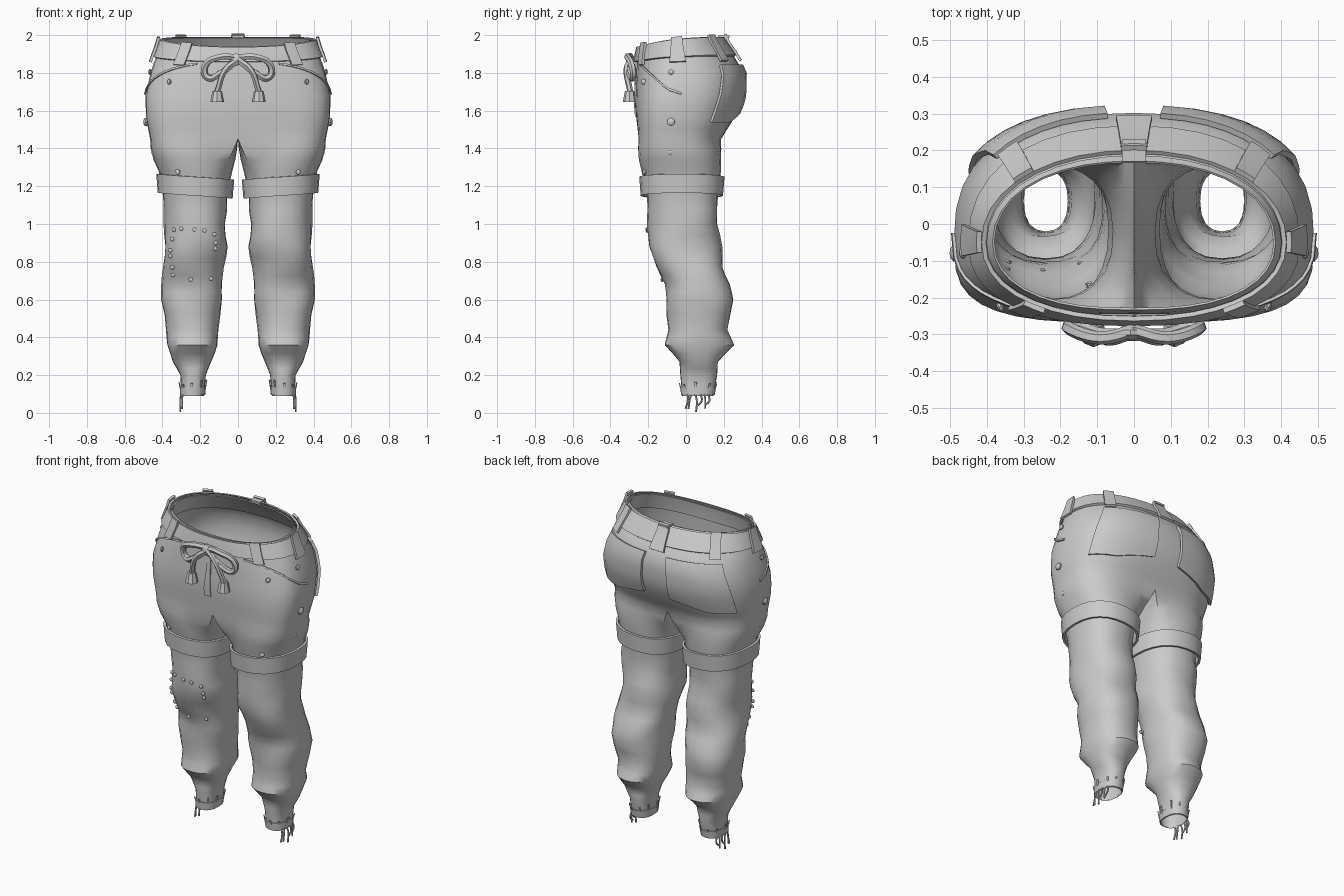
import bpy, bmesh, math, random
from math import sin, cos, pi, radians
from mathutils import Vector

if "Cube" in bpy.data.objects:
    bpy.data.objects.remove(bpy.data.objects["Cube"])
random.seed(4)
parts = []

cloth = bpy.data.materials.new("light_grey_cloth")
cloth.use_nodes = True
grey = (0.6, 0.6, 0.6, 1)
cloth.diffuse_color = grey
cloth.node_tree.nodes["Principled BSDF"].inputs["Base Color"].default_value = grey

# Section tables: height, then the limits of the section
HIPS = [(1.45, .465, -.27, .21), (1.56, .487, -.27, .265), (1.68, .49, -.268, .3),
        (1.8, .462, -.265, .302), (1.9, .425, -.26, .235), (1.965, .40, -.25, .185)]
LEGS = [(.09, .18, .30, -.02, .145), (.2, .17, .305, -.03, .165), (.27, .145, .345, -.035, .17),
        (.36, .11, .37, -.12, .255), (.44, .1, .38, -.09, .22), (.6, .085, .41, -.105, .245),
        (.68, .085, .4, -.115, .235), (.77, .08, .395, -.155, .2), (.88, .053, .387, -.195, .185),
        (1.0, .065, .395, -.2, .165), (1.15, .06, .395, -.21, .17), (1.28, .03, .42, -.235, .185),
        (1.4, .015, .455, -.268, .2)]


def section(table, z):
    z = min(max(z, table[0][0]), table[-1][0])
    for lo, hi in zip(table, table[1:]):
        if z <= hi[0]:
            t = (z - lo[0]) / (hi[0] - lo[0])
            return [p + (q - p) * t for p, q in zip(lo[1:], hi[1:])]


def power(v, p):
    return math.copysign(abs(v) ** p, v)


def clamp(v):
    return min(max(v, 0), 1)


def hip(a, z, off=0):
    """Point on the hip surface; a runs from the front centre round the left side."""
    w, f, b = section(HIPS, z)
    if cos(a) > 0:
        p = .9 - .3 * clamp((1.965 - z) / .34)
    else:
        p = .95 - .17 * clamp((1.965 - z) / .2)
    x, c = w * power(sin(a), p), power(cos(a), p)
    crease = 1 - .09 * clamp((1.62 - z) / .17) * cos(a) ** 8
    y = -.05 + (c * (f + .05) if c > 0 else -c * (b + .05)) * crease
    out = Vector((x, y + .05, 0)).normalized() * off
    tilt = (.015 * sin(a) ** 2 - .025 * cos(a)) * clamp((z - 1.7) / .265)
    return Vector((x, y, z + tilt)) + out


def leg(a, z, off=0):
    """Point on the left leg; a runs from the front round the outer side."""
    i, o, f, b = section(LEGS, z)
    fold = clamp((1.2 - z) / .1) * clamp((z - .2) / .1)
    r = 1 + fold * (.025 * sin(2 * a + 15 * z) + .022 * sin(3 * a - 23 * z))
    d = Vector(((o - i) / 2 * power(sin(a), .85) * r, -(b - f) / 2 * power(cos(a), .85) * r, 0))
    return Vector(((i + o) / 2, (f + b) / 2, z)) + d + d.normalized() * off


def leg_front(x, z, off=0):
    i, o, f, b = section(LEGS, z)
    t = max(-1, min(1, (x - (i + o) / 2) / ((o - i) / 2)))
    return leg(math.asin(power(t, 1 / .85)), z, off)


def finish(name, bm, mirror=False, thick=0):
    bmesh.ops.recalc_face_normals(bm, faces=bm.faces)
    me = bpy.data.meshes.new(name)
    bm.to_mesh(me)
    bm.free()
    ob = bpy.data.objects.new(name, me)
    add(ob, mirror)
    if thick:
        m = ob.modifiers.new("thickness", 'SOLIDIFY')
        m.thickness, m.offset = thick, 0


def add(ob, mirror=False):
    bpy.context.collection.objects.link(ob)
    ob.data.materials.append(cloth)
    if mirror:
        ob.modifiers.new("mirror", 'MIRROR').use_axis[0] = True
    parts.append(ob)


def bridge(bm, rows, closed=False):
    n = len(rows[0])
    for r, s in zip(rows, rows[1:]):
        for k in range(n if closed else n - 1):
            j = (k + 1) % n
            bm.faces.new((r[k], r[j], s[j], s[k]))


def sheet(name, fn, cols, rows, mirror=False, closed=False, thick=.01):
    """Thin cloth plate: fn(u, v) sampled on a grid of the unit square."""
    bm = bmesh.new()
    n = cols if closed else cols + 1
    bridge(bm, [[bm.verts.new(fn(k / cols, v / rows)) for k in range(n)]
                for v in range(rows + 1)], closed)
    finish(name, bm, mirror, thick)


def tube(name, pts, r, mirror=False):
    cu = bpy.data.curves.new(name, 'CURVE')
    cu.dimensions, cu.bevel_depth, cu.bevel_resolution = '3D', r, 1
    cu.resolution_u, cu.use_fill_caps = 5, True
    sp = cu.splines.new('BEZIER')
    sp.bezier_points.add(len(pts) - 1)
    for p, co in zip(sp.bezier_points, pts):
        p.co = co
        p.handle_left_type = p.handle_right_type = 'AUTO'
    add(bpy.data.objects.new(name, cu), mirror)


def stud(name, co, direction, r, mirror=False):
    bm = bmesh.new()
    bmesh.ops.create_uvsphere(bm, u_segments=8, v_segments=5, radius=r)
    rot = Vector(direction).to_track_quat('Z', 'Y')
    for v in bm.verts:
        v.co.z *= .6
        v.co = rot @ v.co + Vector(co)
    finish(name, bm, mirror)


# Trousers: one half from waist to crotch, then down the leg, mirrored
bm = bmesh.new()
N, INNER = 18, 6
heights = [1.965, 1.93, 1.9, 1.85, 1.8, 1.74, 1.68, 1.62, 1.56, 1.5, 1.45]
hips = [[bm.verts.new(hip(pi * k / N, z)) for k in range(N + 1)] for z in heights]
bridge(bm, hips)
front, back = hips[-1][0].co.copy(), hips[-1][-1].co.copy()
crotch = [bm.verts.new(back.lerp(front, k / INNER)) for k in range(1, INNER)]
split = hips[-1] + crotch
rings = [split]
knots = [s[0] for s in reversed(LEGS)]
levels = [knots[0]]
for hi, lo in zip(knots, knots[1:]):
    levels += [(hi + lo) / 2, lo]
for z in levels:
    blend = clamp((z - 1.28) / .17)
    ring = []
    for k, top in enumerate(split):
        p = leg(radians(15 * k - 45), z)
        ring.append(bm.verts.new(p.lerp(Vector((top.co.x, top.co.y, z)), blend)))
    rings.append(ring)
bridge(bm, rings, True)
finish("trousers", bm, True)

# Waistband, lining and belt loops
sheet("waistband", lambda u, v: hip(2 * pi * u, 1.875 + .085 * v, .01 - .004 * v), 36, 2,
      closed=True, thick=.014)
sheet("waist_lining", lambda u, v: hip(2 * pi * u, 1.86 + .1 * v, -.02), 36, 2, closed=True,
      thick=.006)
for a, w in ((37, 5), (90, 6), (136, 5)):
    sheet("belt_loop", lambda u, v: hip(radians(a + w * (2 * u - 1)), 1.85 + .125 * v, .022),
          2, 3, True, thick=.014)
sheet("back_belt_loop", lambda u, v: hip(radians(180 + 4 * (2 * u - 1)), 1.85 + .13 * v, .022),
      2, 3, thick=.014)
sheet("back_loop_top", lambda u, v: Vector((.064 * u - .032, .17 + .06 * v, 1.992)), 1, 1)

# Pockets and fly
sheet("back_pocket", lambda u, v: hip(radians(174 - u * (45 + 9 * v)),
      1.83 - v * (.24 + .05 * min(1, 2 * u)), .014), 6, 6, True, thick=.016)
sheet("front_pocket_edge", lambda u, v: hip(radians(24 + 68 * u),
      1.855 - .17 * u ** 1.3 + .012 * v, .005), 10, 1, True, thick=.008)
sheet("fly", lambda u, v: hip(radians(-1 + u), 1.57 + .31 * v, .003), 1, 6, thick=.006)

# Thigh bands, lower on the inner side
sheet("thigh_band", lambda u, v: leg(2 * pi * u, 1.2, .013 + .008 * v)
      + Vector((0, 0, .015 * sin(2 * pi * u) - .05 + .1 * v)), 24, 1, True, True, .014)

# Outline of studs on the right knee
border = [(.34, .97), (.3, .975), (.23, .97), (.18, .965), (.13, .945), (.345, .92), (.35, .86),
          (.35, .83), (.345, .77), (.345, .73), (.12, .9), (.12, .87), (.25, .705), (.145, .71)]
for x, z in border:
    p = leg_front(x, z, .004)
    stud("knee_stud", (-p.x, p.y, p.z), (0, -1, 0), .012)

# Buttons on the pockets, hips and thighs
for a, z, r in ((43, 1.755, .016), (88, 1.54, .023), (86, 1.8, .016)):
    p = hip(radians(a), z, .005)
    stud("button", p, (p.x, p.y + .05, 0), r, True)
for a, z in ((25, 1.275), (80, 1.38)):
    stud("thigh_button", leg(radians(a), z, .003), (sin(radians(a)), -cos(radians(a)), 0), .015, True)

# Drawstring: knot, two bow loops and two tails with tips
stud("drawstring_knot", (-.01, -.295, 1.87), (0, -1, 0), .036)
for s in (-1, 1):
    tube("bow_loop", [(0, -.29, 1.88), (.09 * s, -.31, 1.885), (.175 * s, -.285, 1.835),
                      (.16 * s, -.28, 1.775), (.09 * s, -.3, 1.80), (0, -.3, 1.87)], .018)
    tip = Vector((.11 * s, -.295, 1.70))
    tube("drawstring_tail", [(0, -.295, 1.87), (.065 * s, -.315, 1.82), tip], .016)
    bm = bmesh.new()
    bmesh.ops.create_cone(bm, cap_ends=True, segments=8, radius1=.037, radius2=.025, depth=.06)
    bmesh.ops.translate(bm, verts=bm.verts, vec=tip + Vector((0, -.003, -.025)))
    finish("drawstring_tip", bm)

# Ankle cuffs with tabs and loose threads
sheet("ankle_cuff", lambda u, v: leg(2 * pi * u, .095 + .045 * v, .003), 16, 1, True, True, .006)
for k in range(9):
    a, h = radians(40 * k), random.uniform(.02, .05)
    sheet("frayed_tab", lambda u, v: leg(a + .12 * u, .13 + h * v, .005 + .004 * v), 1, 1, True,
          thick=.005)
for k in range(6):
    p = leg(radians(55 + 14 * k), .1, .002)
    low = .005 if k == 2 else random.uniform(.015, .045)
    tube("loose_thread", [p, p + Vector((.004, random.uniform(-.01, .01), -.035)),
                          Vector((p.x + .003, p.y + random.uniform(-.02, .01), low))], .005, True)

# Bake modifiers and curves, then smooth
bpy.ops.object.select_all(action='DESELECT')
for ob in parts:
    ob.select_set(True)
bpy.context.view_layer.objects.active = parts[0]
bpy.ops.object.convert(target='MESH')
bpy.ops.object.shade_smooth_by_angle(angle=radians(40))
